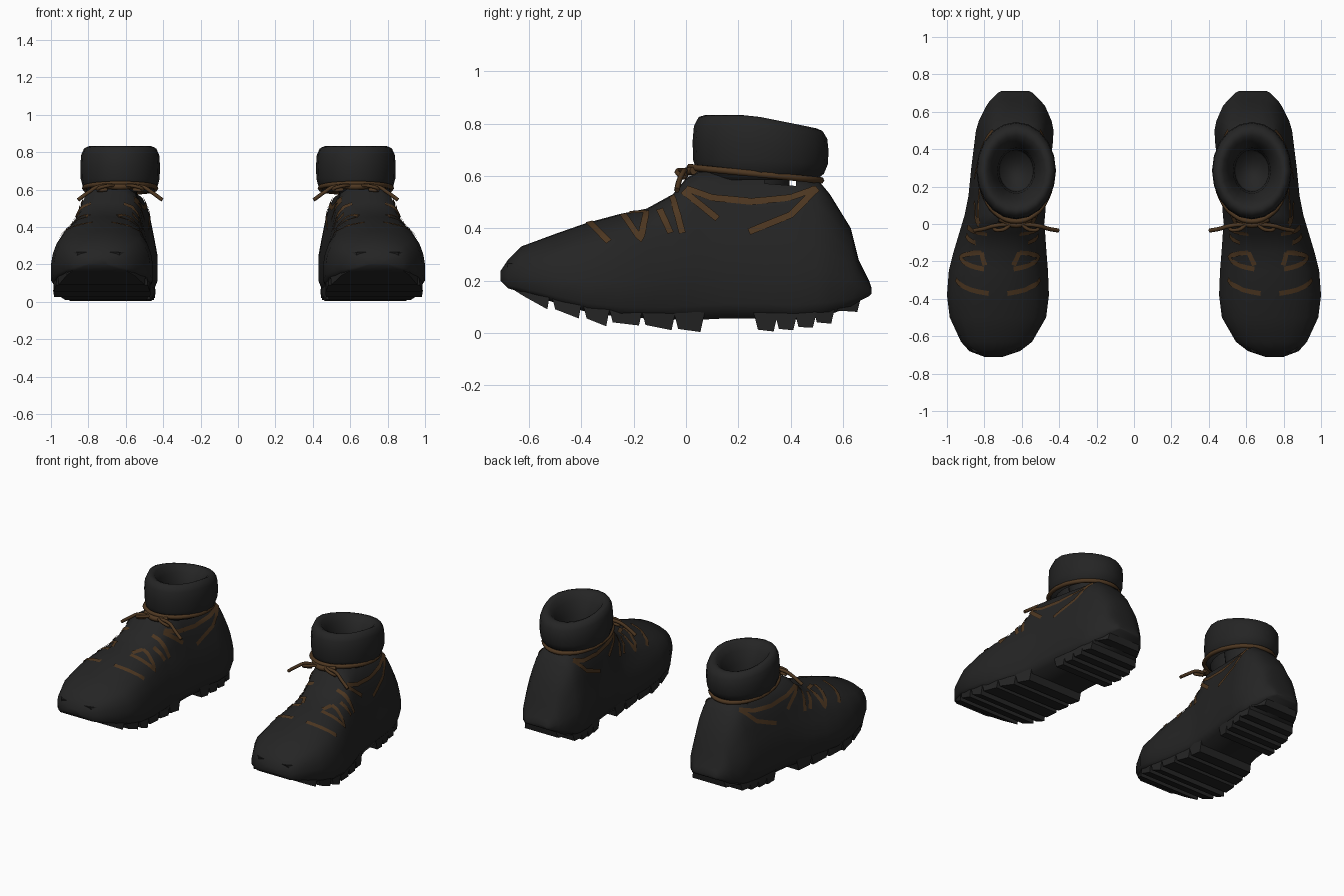
import bpy, bmesh, math
from mathutils import Vector
from mathutils.bvhtree import BVHTree

cube = bpy.data.objects.get("Cube")
if cube:
    bpy.data.objects.remove(cube, do_unlink=True)


def material(name, rgb):
    m = bpy.data.materials.new(name)
    m.use_nodes = True
    m.diffuse_color = (*rgb, 1)
    bsdf = m.node_tree.nodes["Principled BSDF"]
    bsdf.inputs["Base Color"].default_value = (*rgb, 1)
    bsdf.inputs["Roughness"].default_value = 0.8
    return m


black = material("black leather", (0.018, 0.018, 0.018))
brown = material("brown lace", (0.075, 0.038, 0.015))


def finish(name, bm, mat, smooth=True):
    """Make an object for one boot and mirror it to give the pair."""
    me = bpy.data.meshes.new(name)
    bm.to_mesh(me)
    bm.free()
    ob = bpy.data.objects.new(name, me)
    bpy.context.collection.objects.link(ob)
    me.materials.append(mat)
    for p in me.polygons:
        p.use_smooth = smooth
    mod = ob.modifiers.new("pair", "MIRROR")
    mod.use_mirror_merge = False
    return ob


def loft(bm, rings, caps=True):
    rows = [[bm.verts.new(p) for p in ring] for ring in rings]
    for a, b in zip(rows, rows[1:]):
        for i in range(len(a)):
            j = (i + 1) % len(a)
            bm.faces.new((a[i], a[j], b[j], b[i]))
    if caps:
        bm.faces.new(rows[0])
        bm.faces.new(rows[-1])
    bmesh.ops.recalc_face_normals(bm, faces=bm.faces)


# Boot upper: sections along y (y, inner x, outer x, bottom, top, ankle taper)
SECTIONS = [
    (-.71, .70, .80, .20, .235, 0), (-.68, .61, .88, .17, .28, 0),
    (-.63, .545, .925, .155, .33, 0), (-.5, .47, .985, .115, .378, 0),
    (-.38, .455, 1, .08, .42, .1), (-.25, .46, .99, .06, .455, .3),
    (-.15, .468, .965, .055, .475, .5), (-.05, .475, .935, .05, .53, .8),
    (0, .48, .92, .05, .59, 1), (.05, .475, .905, .05, .62, 1),
    (.15, .47, .885, .055, .62, .8), (.3, .455, .87, .055, .61, .7),
    (.42, .435, .855, .05, .6, .7), (.5, .43, .845, .06, .59, .8),
    (.55, .44, .83, .07, .53, .7), (.63, .475, .79, .10, .40, .5),
    (.66, .5, .77, .12, .28, .2), (.70, .54, .73, .14, .20, 0),
    (.71, .56, .71, .15, .17, 0)]
# Half profile: height fraction, toe width, ankle width
HALF = [(0, .9, .9), (.1, 1, 1), (.35, 1, 1), (.52, .97, .9), (.68, .9, .8),
        (.82, .76, .72), (.93, .5, .6), (.99, .22, .35)]


def section(y, xi, xo, zb, zt, k):
    c, w = (xi + xo) / 2, (xo - xi) / 2
    right = [(w * (a + (b - a) * k), zb + h * (zt - zb)) for h, a, b in HALF]
    outline = right + [(0, zt)] + [(-x, z) for x, z in reversed(right)]
    return [(c + x - .04 * k * max(0, z - .3), y, z) for x, z in outline]


def width_at(y):
    """Inner and outer edge of the boot at a given y."""
    for a, b in zip(SECTIONS, SECTIONS[1:]):
        if a[0] <= y <= b[0]:
            t = (y - a[0]) / (b[0] - a[0])
            return [a[i] + t * (b[i] - a[i]) for i in (1, 2)]
    return SECTIONS[-1][1:3]


bm = bmesh.new()
loft(bm, [section(*s) for s in SECTIONS])
surface = BVHTree.FromBMesh(bm)
# Open the ankle beneath the collar
CX, CY, RX, RY = .63, .285, .213, .26


def in_collar(co):
    return co.z > .56 and math.hypot((co.x - CX) / RX, (co.y - CY) / RY) < .8


bmesh.ops.delete(bm, geom=[f for f in bm.faces if all(in_collar(v.co) for v in f.verts)],
                 context="FACES")
finish("boot_upper", bm, black)

# Padded collar with a hollow for the foot
COLLAR = [(.82, .585), (.93, .61), (.99, .66), (1, .73), (.98, .79), (.91, .825), (.82, .832),
          (.72, .82), (.6, .775), (.47, .70), (.43, .6), (.4, .45)]
bm = bmesh.new()
rings = []
for r, z in COLLAR:
    ring = []
    for i in range(20):
        a = math.tau * i / 20
        y = CY + RY * r * math.sin(a)
        drop = .2 * max(0, y - .25) * max(0, z - .6) / .23
        ring.append((CX + RX * r * math.cos(a), y, z - drop))
    rings.append(ring)
loft(bm, rings, caps=False)
bm.faces.new([v for v in bm.verts][-20:])
bmesh.ops.recalc_face_normals(bm, faces=bm.faces)
finish("collar", bm, black)

# Sole lugs: slabs across the sole (front y, rear y, front z, rear z)
LUGS = [(-.66, -.62, .165, .14), (-.62, -.53, .14, .09), (-.5, -.41, .09, .055),
        (-.38, -.305, .055, .025), (-.28, -.18, .04, .028), (-.155, -.055, .03, .01),
        (-.03, .055, .015, .003), (.275, .335, .012, .005), (.355, .41, .015, .01),
        (.43, .485, .022, .02), (.5, .555, .04, .035), (.58, .655, .085, .08)]
bm = bmesh.new()
for y0, y1, z0, z1 in LUGS:
    top = z0 + .1
    corners = [(y0 - .025, top), (y0, z0), (y1, z1), (y1 + .025, top)]
    sides = []
    for side, sign in ((0, 1), (1, -1)):
        sides.append([(width_at(y)[side] + sign * .012, y, z) for y, z in corners])
    loft(bm, sides)
finish("sole_lugs", bm, black, smooth=False)


# Flat lace bands laid on the upper
def on_side(y, z, side):
    c = sum(width_at(y)) / 2
    hit = surface.ray_cast(Vector((c + side, y, z)), Vector((-side, 0, 0)))
    if hit[0] is None:
        hit = surface.find_nearest(Vector((c + side * .08, y, z)))
    return hit[0], hit[1]


def band(bm, path, side, half):
    pts = []
    for a, b in zip(path, path[1:]):
        for i in range(8):
            t = i / 8
            pts.append(on_side(a[0] + t * (b[0] - a[0]), a[1] + t * (b[1] - a[1]), side))
    pts.append(on_side(*path[-1], side))
    rows = []
    for i, (p, n) in enumerate(pts):
        tangent = pts[min(i + 1, len(pts) - 1)][0] - pts[max(i - 1, 0)][0]
        across = n.cross(tangent).normalized() * half
        row = []
        for s in (-1, 0, 1):
            q, qn, *_ = surface.find_nearest(p + across * s)
            row.append(bm.verts.new(q + qn * .006))
        rows.append(row)
    for a, b in zip(rows, rows[1:]):
        for i in (0, 1):
            quad = (a[i], a[i + 1], b[i + 1], b[i])
            bm.faces.new(quad if side < 0 else quad[::-1])


BANDS = [[(-.37, .42), (-.295, .345)],
         [(-.24, .45), (-.175, .355), (-.15, .46)],
         [(-.15, .46), (-.22, .455)],
         [(-.1, .47), (-.06, .38)],
         [(-.05, .52), (-.015, .38)],
         [(-.01, .54), (.12, .435)],
         [(0, .55), (.1, .515), (.25, .5), (.4, .515), (.5, .55)],
         [(.5, .55), (.4, .45), (.24, .385)]]
bm = bmesh.new()
for path in BANDS:
    for side in (-1, 1):
        band(bm, path, side, .013)
finish("lace_bands", bm, brown)


# Round lace cords
def cord(name, points, radius, closed=False):
    cu = bpy.data.curves.new(name, "CURVE")
    cu.dimensions = "3D"
    cu.bevel_depth = radius
    cu.bevel_resolution = 1
    cu.resolution_u = 4
    sp = cu.splines.new("BEZIER")
    sp.bezier_points.add(len(points) - 1)
    for bp, co in zip(sp.bezier_points, points):
        bp.co = co
        bp.handle_left_type = bp.handle_right_type = "AUTO"
    sp.use_cyclic_u = closed
    cu.use_fill_caps = True
    temp = bpy.data.objects.new(name, cu)
    bm = bmesh.new()
    bm.from_mesh(bpy.data.meshes.new_from_object(temp))
    bpy.data.objects.remove(temp)
    finish(name, bm, brown)


ankle = [(CX + .19 * math.cos(a), .265 + .25 * math.sin(a), .608 - .025 * math.sin(a))
         for a in (math.tau * i / 12 for i in range(12))]
cord("ankle_cord", ankle, .014, closed=True)
cord("bow_knot", [(.55, .03, .62), (.63, -.005, .615), (.72, .03, .62)], .017)
for label, s in (("outer", 1), ("inner", -1)):
    cord(label + "_bow_end", [(CX + s * x, y, z) for x, y, z in
         ((.03, 0, .62), (.12, -.01, .615), (.17, -.025, .585), (.225, -.035, .545))], .011)
    cord(label + "_bow_loop", [(CX + s * x, y, z) for x, y, z in
         ((.02, .01, .62), (.07, -.03, .62), (.12, -.02, .6), (.07, .0, .6))], .01)
